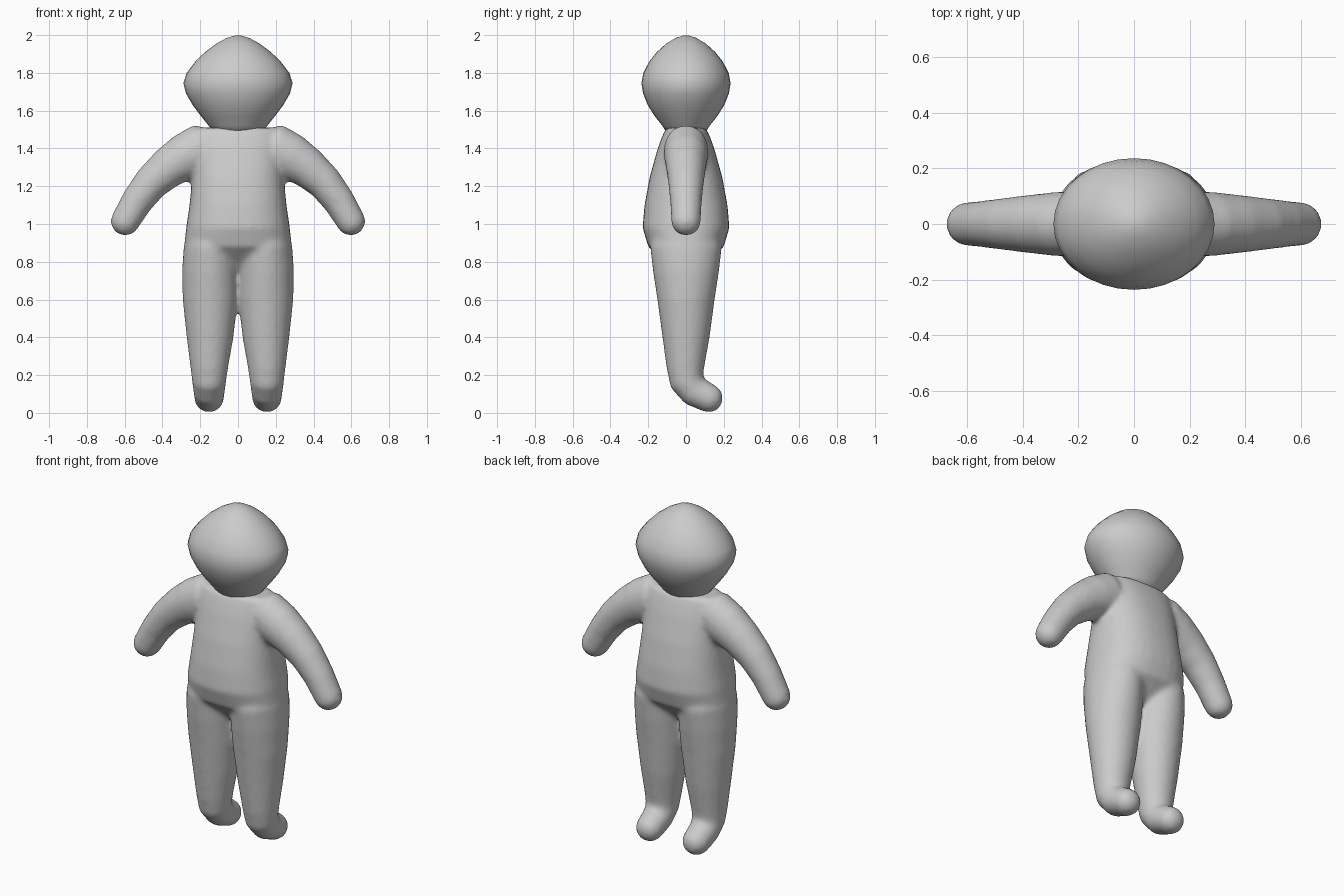
import bpy, bmesh, math
from mathutils import Vector

if "Cube" in bpy.data.objects:
    bpy.data.objects.remove(bpy.data.objects["Cube"])

SIDES = 32


def tube(bm, stations, side, power=1.0, round_end=False):
    """Loft elliptical rings; station = (centre, radius along side, radius across)."""
    side = Vector(side)
    pts = [(Vector(c), a, b) for c, a, b in stations]
    n = len(pts)
    tangents = [(pts[min(i + 1, n - 1)][0] - pts[max(i - 1, 0)][0]).normalized() for i in range(n)]
    if round_end:
        c, a, b = pts[-1]
        t = tangents[-1]
        for k in range(1, 6):
            ang = k * math.pi / 2 / 5.3
            pts.append((c + t * b * math.sin(ang), a * math.cos(ang), b * math.cos(ang)))
            tangents.append(t)
    rings = []
    for (c, a, b), t in zip(pts, tangents):
        across = t.cross(side).normalized()
        ring = []
        for j in range(SIDES):
            ang = 2 * math.pi * j / SIDES
            u, v = math.cos(ang), math.sin(ang)
            u = math.copysign(abs(u) ** power, u)
            v = math.copysign(abs(v) ** power, v)
            ring.append(bm.verts.new(c + side * a * u + across * b * v))
        rings.append(ring)
    for r0, r1 in zip(rings, rings[1:]):
        for j in range(SIDES):
            k = (j + 1) % SIDES
            bm.faces.new((r0[j], r0[k], r1[k], r1[j]))
    bm.faces.new(rings[0][::-1])
    bm.faces.new(rings[-1])


def make_object(name, bm):
    bmesh.ops.recalc_face_normals(bm, faces=bm.faces)
    for f in bm.faces:
        f.smooth = True
    me = bpy.data.meshes.new(name)
    bm.to_mesh(me)
    bm.free()
    ob = bpy.data.objects.new(name, me)
    bpy.context.collection.objects.link(ob)
    return ob


# Torso: narrow flat top, belly widest at the hips
body = bmesh.new()
torso = [(0.74, .13, .06), (0.81, .26, .13), (0.88, .285, .20), (0.98, .275, .23), (1.1, .257, .22),
         (1.25, .242, .192), (1.4, .238, .15), (1.46, .235, .128), (1.51, .225, .105)]
tube(body, [((0, 0, z), a, b) for z, a, b in torso], (1, 0, 0), power=0.85)

for s in (-1, 1):
    # Leg with the foot turned towards +y
    leg = [(.135, 0, 1.0, .12, .16), (.143, 0, .88, .145, .19), (.146, 0, .75, .150, .175),
           (.147, 0, .6, .146, .152), (.148, 0, .4, .124, .125), (.152, -.003, .24, .100, .100),
           (.153, .005, .165, .090, .092), (.153, .045, .115, .083, .084), (.153, .12, .078, .078, .076)]
    tube(body, [((s * x, y, z), a, b) for x, y, z, a, b in leg], (1, 0, 0), round_end=True)
    # Arm curving outwards and down
    arm = [(.10, 1.40, .09, .09), (.20, 1.395, .117, .135), (.28, 1.355, .115, .125),
           (.37, 1.298, .105, .108), (.46, 1.218, .094, .094), (.535, 1.12, .084, .084),
           (.597, 1.015, .078, .077)]
    tube(body, [((s * x, 0, z), a, b) for x, z, a, b in arm], (0, 1, 0), round_end=True)

# Fuse the limbs and torso into one soft skin
body_ob = make_object("body", body)
rm = body_ob.modifiers.new("fuse", 'REMESH')
rm.mode = 'VOXEL'
rm.voxel_size = 0.014
rm.use_smooth_shade = True
sm = body_ob.modifiers.new("soften", 'SMOOTH')
sm.factor = 0.5
sm.iterations = 8

# Head: egg shape, narrowing to the neck
head = bmesh.new()
profile = [(1.48, .12, .10), (1.52, .155, .125), (1.57, .195, .165), (1.63, .24, .203), (1.69, .275, .227),
           (1.745, .289, .236), (1.80, .272, .226), (1.86, .226, .195), (1.91, .175, .155),
           (1.955, .115, .105), (1.985, .06, .055), (1.998, .015, .015)]
tube(head, [((0, 0, z), a, b) for z, a, b in profile], (1, 0, 0))
make_object("head", head)
